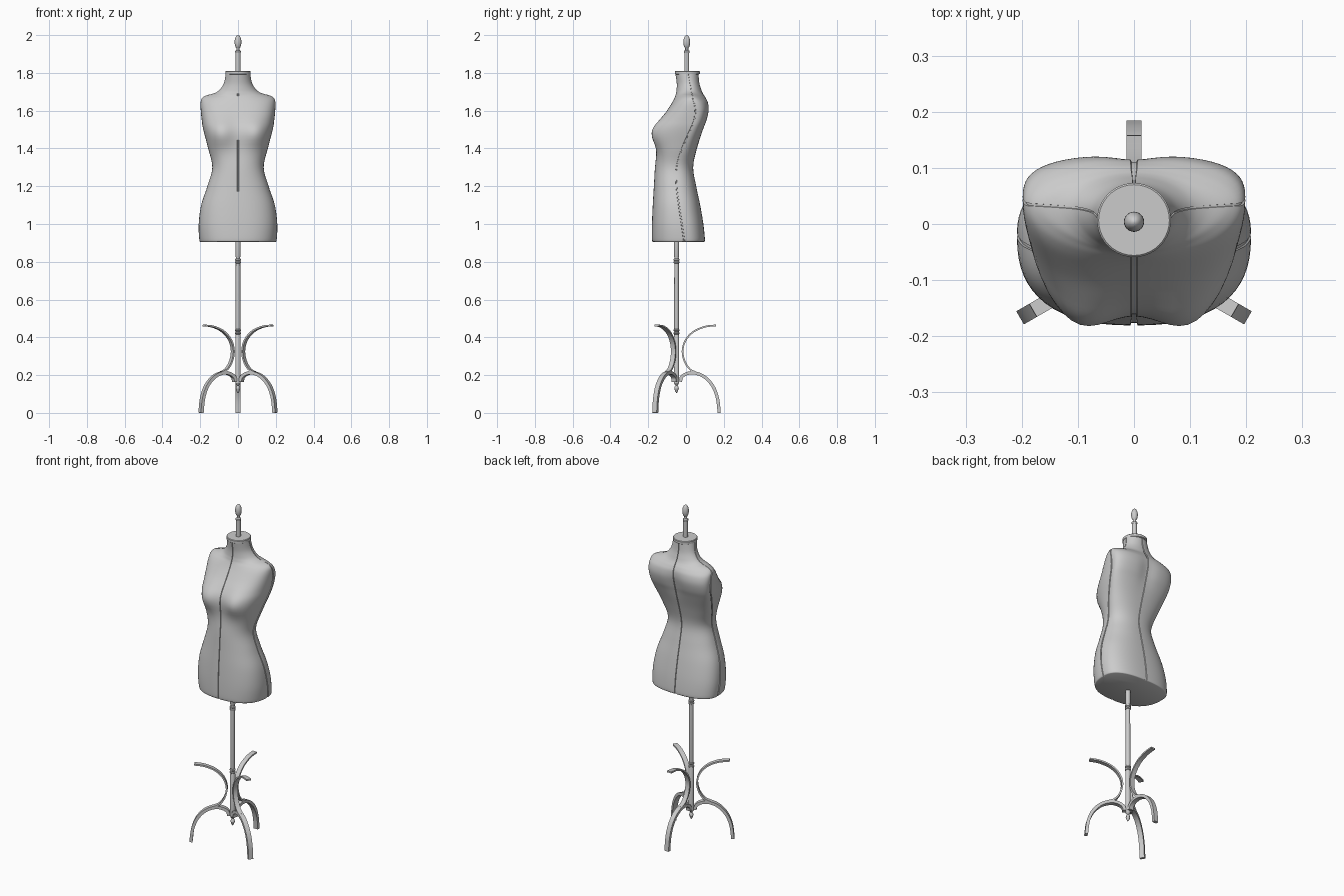
import bpy, bmesh, math
from math import sin, cos, pi, exp, radians

if "Cube" in bpy.data.objects:
    bpy.data.objects.remove(bpy.data.objects["Cube"])

POLE_Y = -0.05


def finish(name, bm, angle=30):
    bmesh.ops.recalc_face_normals(bm, faces=bm.faces)
    me = bpy.data.meshes.new(name)
    bm.to_mesh(me)
    bm.free()
    ob = bpy.data.objects.new(name, me)
    bpy.context.collection.objects.link(ob)
    bpy.ops.object.select_all(action='DESELECT')
    ob.select_set(True)
    bpy.context.view_layer.objects.active = ob
    bpy.ops.object.shade_smooth_by_angle(angle=radians(angle))
    return ob


def spline(rows, steps):
    """Catmull-Rom through rows of any length."""
    out = []
    for i in range(len(rows) - 1):
        p0, p1 = rows[max(i - 1, 0)], rows[i]
        p2, p3 = rows[i + 1], rows[min(i + 2, len(rows) - 1)]
        for k in range(steps):
            t = k / steps
            out.append([0.5 * (2 * b + (c - a) * t + (2 * a - 5 * b + 4 * c - d) * t * t
                               + (3 * b - a - 3 * c + d) * t ** 3)
                        for a, b, c, d in zip(p0, p1, p2, p3)])
    return out + [list(rows[-1])]


def skin(bm, rings):
    """Join rings of coordinates into a closed tube with end caps."""
    vs = [[bm.verts.new(p) for p in ring] for ring in rings]
    n = len(vs[0])
    for a, b in zip(vs, vs[1:]):
        for i in range(n):
            j = (i + 1) % n
            bm.faces.new((a[i], a[j], b[j], b[i]))
    bm.faces.new(vs[0][::-1])
    bm.faces.new(vs[-1])


def lathe(name, profile, y, segs=24):
    bm = bmesh.new()
    skin(bm, [[(r * cos(2 * pi * i / segs), y + r * sin(2 * pi * i / segs), z)
               for i in range(segs)] for r, z in profile])
    return finish(name, bm)


# Torso sections: z, half width, front y, back y, side seam y, squareness
sections = [
    (0.905, 0.198, -0.174, 0.094, -0.010, 2.5),
    (0.918, 0.205, -0.180, 0.100, -0.010, 2.5),
    (1.00, 0.208, -0.180, 0.092, -0.022, 2.5),
    (1.10, 0.195, -0.176, 0.075, -0.037, 2.4),
    (1.20, 0.162, -0.170, 0.054, -0.050, 2.3),
    (1.30, 0.136, -0.164, 0.038, -0.050, 2.3),
    (1.40, 0.158, -0.152, 0.058, -0.020, 2.5),
    (1.50, 0.184, -0.145, 0.092, 0.025, 2.7),
    (1.55, 0.192, -0.128, 0.111, 0.045, 2.8),
    (1.60, 0.197, -0.099, 0.122, 0.050, 2.8),
    (1.64, 0.198, -0.075, 0.119, 0.044, 2.5),
    (1.665, 0.192, -0.062, 0.108, 0.036, 2.0),
    (1.68, 0.170, -0.056, 0.098, 0.034, 1.7),
    (1.692, 0.127, -0.053, 0.090, 0.031, 1.8),
    (1.71, 0.098, -0.050, 0.082, 0.028, 1.9),
    (1.745, 0.075, -0.049, 0.071, 0.022, 2.0),
    (1.795, 0.065, -0.056, 0.066, 0.012, 2.0),
]

# Angles round a section, with a narrow groove at each quarter for the seams
angles = []
for q in range(4):
    b = q * pi / 2
    angles += [(b - 0.024, 1), (b + 0.024, 1), (b + 0.030, 0)]
    angles += [(b + pi / 2 * k / 18, 0) for k in range(1, 18)]
    angles.append((b + pi / 2 - 0.030, 0))

rings = []
for z, w, front, back, yc, n in spline(sections, 5):
    ring = []
    for a, groove in angles:
        c, s = cos(a), sin(a)
        r = (abs(c) ** n + abs(s) ** n) ** (-1 / n)
        depth = back - yc if s > 0 else yc - front
        x, y = w * r * c, depth * r * s
        if s < 0:    # bust
            bump = sum(exp(-((x - bx) / 0.055) ** 2 / 2) for bx in (-0.1, 0.1))
            y -= 0.045 * bump * exp(-((z - 1.48) / 0.055) ** 2 / 2) * min(1, -s * 1.6)
        else:        # hollow between the shoulder blades
            y -= 0.011 * exp(-(x / 0.045) ** 2) * exp(-((z - 1.57) / 0.08) ** 2)
        if groove:
            length = math.hypot(x, y)
            x, y = x * (1 - 0.004 / length), y * (1 - 0.004 / length)
        ring.append((x, yc + y, z))
    rings.append(ring)
bm = bmesh.new()
skin(bm, rings)
finish("torso", bm, 40)

# Neck plate and top finial
lathe("neck_plate", [(0.062, 1.792), (0.066, 1.795), (0.066, 1.808), (0.063, 1.811)], 0.007, 40)
finial = [(0.013, 1.805), (0.013, 1.905), (0.015, 1.908), (0.015, 1.916), (0.008, 1.921), (0.008, 1.930)]
finial += [(0.018 * sin(t * pi / 12), 1.963 - 0.037 * cos(t * pi / 12)) for t in range(3, 12)]
lathe("top_finial", finial + [(0.001, 2.0)], 0.004)

# Turned stand pole with bead rings and a bottom drop
def bead(z):
    return [(0.012, z - 0.006), (0.016, z - 0.003), (0.016, z + 0.003), (0.012, z + 0.006)]

pole = [(0.001, 0.105), (0.006, 0.112), (0.012, 0.128), (0.010, 0.138), (0.005, 0.146),
        (0.010, 0.152), (0.014, 0.158), (0.014, 0.41)]
pole += bead(0.422) + bead(0.438) + [(0.013, 0.45), (0.012, 0.785)]
pole += bead(0.797) + bead(0.811) + [(0.011, 0.822), (0.014, 0.83), (0.014, 0.93)]
lathe("pole", pole, POLE_Y)


# Bent strips swept in the plane of each leg: path points are (radius, height)
def strip(name, path, thick, width, ang):
    pts = spline(path, 6)
    ca, sa = cos(ang), sin(ang)
    rings = []
    for i, (r, z) in enumerate(pts):
        a, b = pts[max(i - 1, 0)], pts[min(i + 1, len(pts) - 1)]
        tr, tz = b[0] - a[0], b[1] - a[1]
        m = math.hypot(tr, tz)
        nr, nz = -tz / m, tr / m
        ring = []
        for u, v in ((-1, -1), (1, -1), (1, 1), (-1, 1)):
            rr, side = r + nr * u * thick / 2, v * width / 2
            ring.append((rr * ca - side * sa, POLE_Y + rr * sa + side * ca,
                         max(0, z + nz * u * thick / 2)))
        rings.append(ring)
    bm = bmesh.new()
    skin(bm, rings)
    return finish(name, bm)


arch = [(0.021, 0.165), (0.026, 0.188), (0.050, 0.206), (0.092, 0.212), (0.145, 0.192),
        (0.190, 0.145), (0.216, 0.080), (0.226, 0.0)]
scroll = [(0.208, 0.463), (0.150, 0.456), (0.090, 0.430), (0.048, 0.385), (0.032, 0.33),
          (0.042, 0.275), (0.070, 0.232), (0.105, 0.214)]
for label, deg in (("back", 90), ("right", -30), ("left", 210)):
    strip(label + "_leg", arch, 0.017, 0.027, radians(deg))
    strip(label + "_scroll", scroll, 0.009, 0.027, radians(deg))
